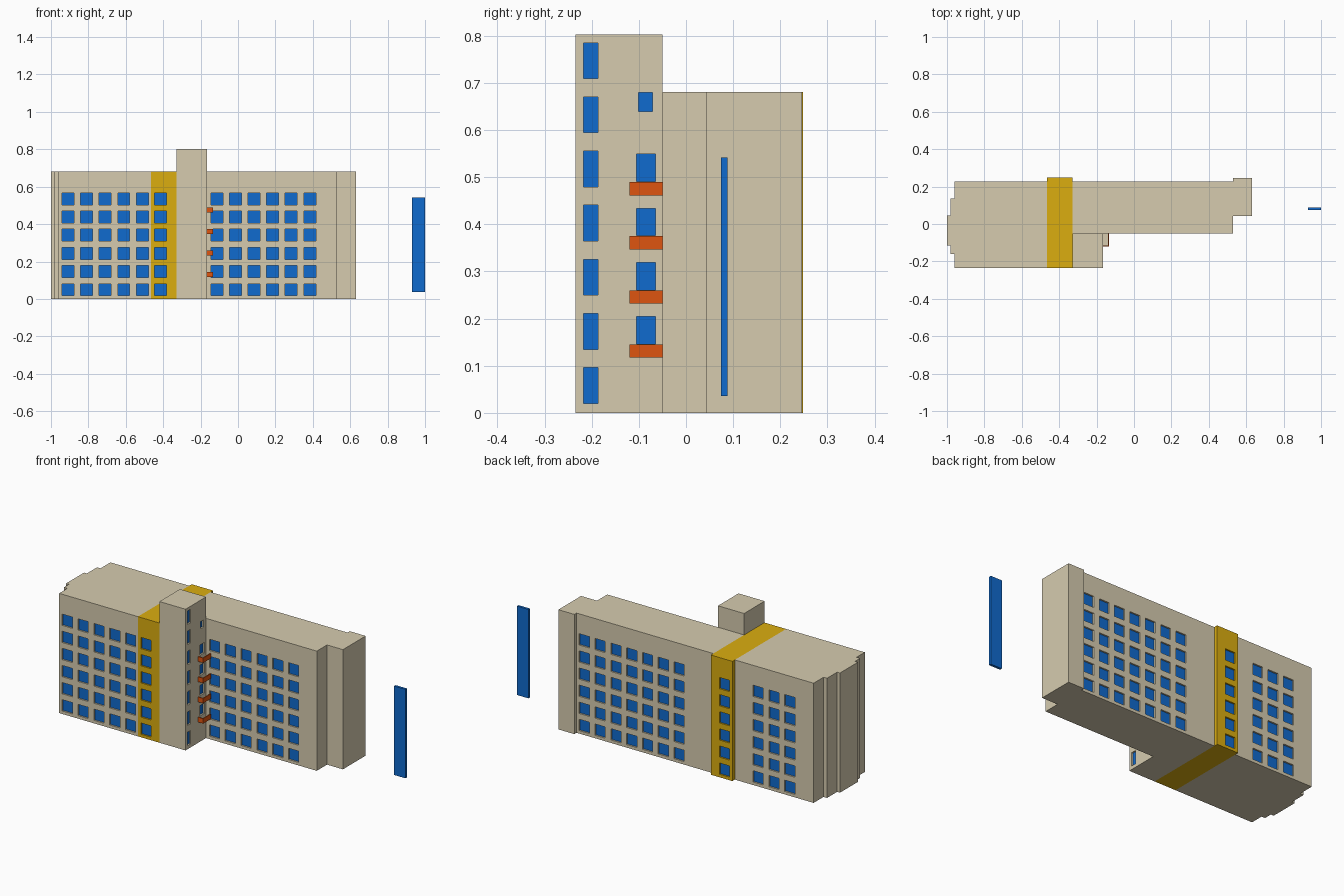
import bpy, bmesh
from mathutils import Vector

if "Cube" in bpy.data.objects:
    bpy.data.objects.remove(bpy.data.objects["Cube"])


def material(name, rgb):
    m = bpy.data.materials.new(name)
    m.diffuse_color = (*rgb, 1)
    m.use_nodes = True
    m.node_tree.nodes["Principled BSDF"].inputs["Base Color"].default_value = m.diffuse_color
    return m


BEIGE = material("beige_wall", (0.67, 0.60, 0.43))
YELLOW = material("yellow_wall", (0.71, 0.42, 0.005))
BLUE = material("blue_glass", (0.005, 0.145, 0.62))
ORANGE = material("orange_panel", (0.74, 0.09, 0.005))


def finish(name, bm, mat):
    bmesh.ops.recalc_face_normals(bm, faces=bm.faces)
    me = bpy.data.meshes.new(name)
    bm.to_mesh(me)
    bm.free()
    me.materials.append(mat)
    ob = bpy.data.objects.new(name, me)
    bpy.context.collection.objects.link(ob)
    return ob


def boxes(name, pairs, mat):
    """One mesh of boxes, each given by its low and high corner."""
    bm = bmesh.new()
    for lo, hi in pairs:
        lo, hi = Vector(lo), Vector(hi)
        vs = bmesh.ops.create_cube(bm, size=1)["verts"]
        for v in vs:
            v.co = (lo + hi) / 2 + v.co * (hi - lo)
    return finish(name, bm, mat)


def prism(name, outline, height, mat):
    """Plan outline extruded upwards from the ground."""
    bm = bmesh.new()
    f = bm.faces.new([bm.verts.new((x, y, 0)) for x, y in outline])
    top = bmesh.ops.extrude_face_region(bm, geom=[f])["geom"]
    bmesh.ops.translate(bm, vec=(0, 0, height),
                        verts=[v for v in top if isinstance(v, bmesh.types.BMVert)])
    return finish(name, bm, mat)


RECESS, GLASS = 0.012, 0.003


def windows(wall, name, axis, face, out, rects):
    """Cut recesses into a wall and set glass in them.
    axis: 0 for a wall facing x, 1 for y; out: outward sign;
    rects: (centre along wall, centre z, width, height)."""
    def slab(d0, d1):
        res = []
        for c, z, w, h in rects:
            a, b = sorted((face + out * d0, face + out * d1))
            lo, hi = [0, 0, z - h / 2], [0, 0, z + h / 2]
            lo[axis], hi[axis] = a, b
            lo[1 - axis], hi[1 - axis] = c - w / 2, c + w / 2
            res.append((lo, hi))
        return res
    cutter = boxes(name + "_cutter", slab(-RECESS, 0.02), wall.data.materials[0])
    cutter.hide_render = True
    mod = wall.modifiers.new("recess", "BOOLEAN")
    mod.operation, mod.solver, mod.object = "DIFFERENCE", "EXACT", cutter
    bpy.context.view_layer.objects.active = wall
    bpy.ops.object.modifier_apply(modifier=mod.name)
    bpy.data.objects.remove(cutter)
    boxes(name, slab(-RECESS, -RECESS + GLASS), BLUE)


H = 0.68
FRONT, BACK, SETBACK = -0.234, 0.226, -0.05

# Left wing with a stepped end wall
left = prism("left_wing", [
    (-0.465, FRONT), (-0.96, FRONT), (-0.96, -0.16), (-0.982, -0.16), (-0.982, -0.115),
    (-1, -0.115), (-1, 0.046), (-0.982, 0.046), (-0.982, 0.137), (-0.96, 0.137),
    (-0.96, BACK), (-0.465, BACK)], H, BEIGE)

# Right wing with its narrower end block
right = prism("right_wing", [
    (-0.33, SETBACK), (0.53, SETBACK), (0.53, 0.042), (0.63, 0.042), (0.63, 0.246),
    (0.53, 0.246), (0.53, BACK), (-0.33, BACK)], H, BEIGE)

# Yellow band running through the building, and the stair tower
band = boxes("yellow_band", [((-0.465, FRONT, 0), (-0.33, 0.248, H))], YELLOW)
tower = boxes("stair_tower", [((-0.33, FRONT, 0), (-0.166, SETBACK, 0.802))], BEIGE)

# Regular window grid on front and back
S = 0.064
ROWS = [0.049 + 0.0972 * i for i in range(6)]


def grid(first, count):
    return [(first + 0.0994 * i, z, S, S) for i in range(count) for z in ROWS]


windows(left, "left_front_windows", 1, FRONT, -1, grid(-0.909, 5))
windows(left, "left_back_windows", 1, BACK, 1, grid(-0.81, 3))
windows(band, "band_front_windows", 1, FRONT, -1, grid(-0.415, 1))
windows(band, "band_back_windows", 1, 0.248, 1, grid(-0.415, 1))
windows(right, "right_front_windows", 1, SETBACK, -1, grid(-0.113, 6))
windows(right, "right_back_windows", 1, BACK, 1, grid(-0.115, 7))

# Tower side: tall stair windows, balcony doors and a small top window
FLOORS = [0.131 + 0.1148 * i for i in range(4)]
side = [(-0.202, 0.058 + 0.1148 * i, 0.03, 0.076) for i in range(7)]
side += [(-0.085, z + 0.044, 0.04, 0.058) for z in FLOORS]
side += [(-0.086, 0.659, 0.03, 0.04)]
windows(tower, "tower_side_windows", 0, -0.166, 1, side)

# Balconies: thin orange parapets round a beige floor
x0, x1, y0, t = -0.166, -0.135, -0.12, 0.005
parapets, floors = [], []
for z in FLOORS:
    a, b = z - 0.014, z + 0.014
    parapets += [((x1 - t, y0, a), (x1, SETBACK, b)),
                 ((x0, y0, a), (x1 - t, y0 + t, b))]
    floors.append(((x0, y0 + t, a), (x1 - t, SETBACK, a + 0.006)))
boxes("balcony_parapets", parapets, ORANGE)
boxes("balcony_floors", floors, BEIGE)

# Free-standing tall glass panel
boxes("tall_glass_panel", [((0.929, 0.074, 0.036), (1.0, 0.088, 0.541))], BLUE)
